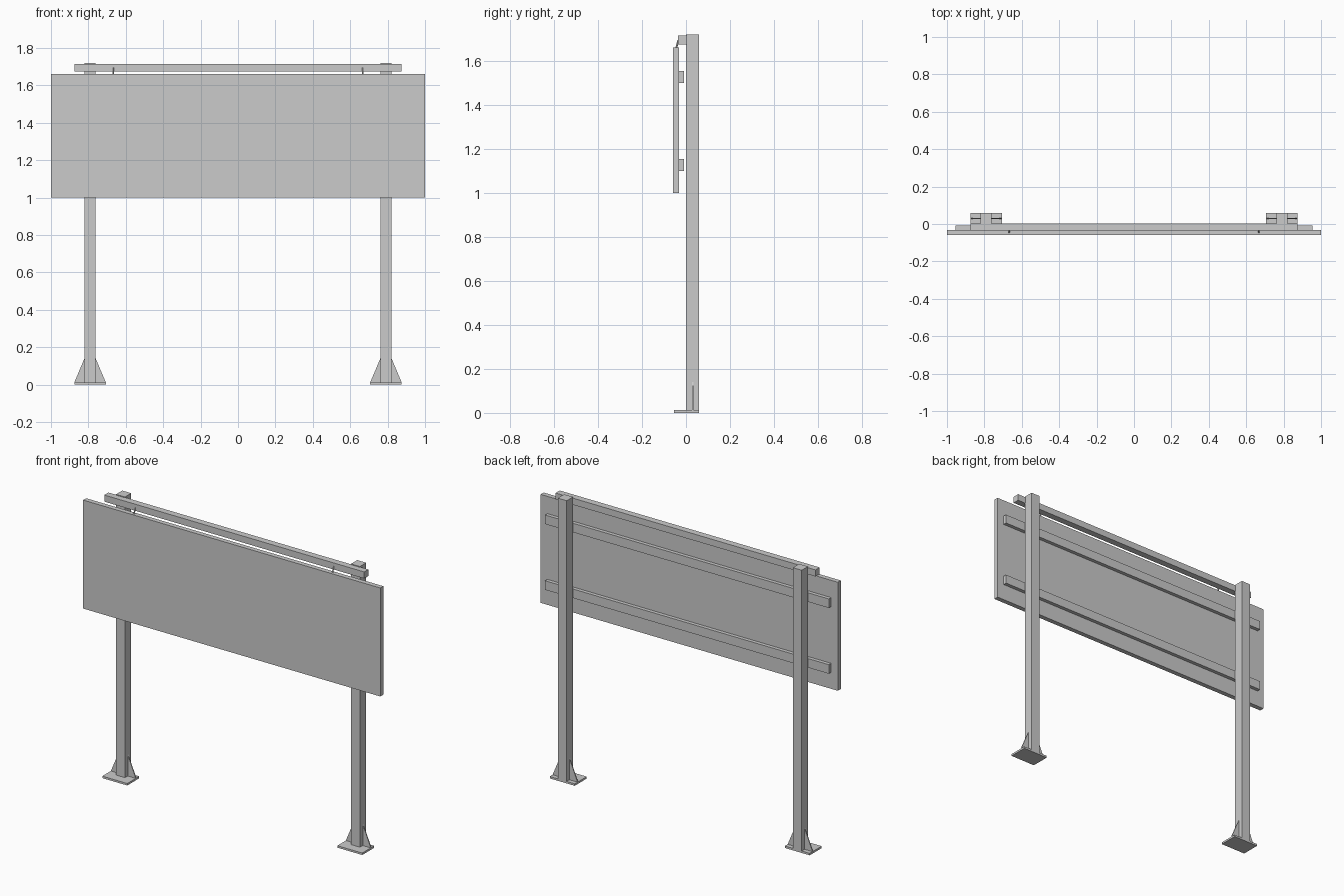
import bpy, bmesh
from mathutils import Vector

if "Cube" in bpy.data.objects:
    bpy.data.objects.remove(bpy.data.objects["Cube"])


def box(name, x, y, z):
    bm = bmesh.new()
    bmesh.ops.create_cube(bm, size=1)
    for v in bm.verts:
        v.co = [a + (b - a) * (c + 0.5) for (a, b), c in zip((x, y, z), v.co)]
    return finish(name, bm)


def finish(name, bm):
    bmesh.ops.recalc_face_normals(bm, faces=bm.faces)
    me = bpy.data.meshes.new(name)
    bm.to_mesh(me)
    bm.free()
    ob = bpy.data.objects.new(name, me)
    bpy.context.collection.objects.link(ob)
    return ob


def gusset(name, x_out, x_post):
    # thin triangular plate extruded along y
    bm = bmesh.new()
    pts = [(x_out, 0.012), (x_post, 0.012), (x_post, 0.14)]
    face = bm.faces.new([bm.verts.new((x, 0.027, z)) for x, z in pts])
    ext = bmesh.ops.extrude_face_region(bm, geom=[face])
    verts = [g for g in ext["geom"] if isinstance(g, bmesh.types.BMVert)]
    bmesh.ops.translate(bm, verts=verts, vec=(0, 0.006, 0))
    return finish(name, bm)


def rod(name, a, b, r):
    a, b = Vector(a), Vector(b)
    bpy.ops.mesh.primitive_cylinder_add(vertices=8, radius=r, depth=(b - a).length,
                                        location=(a + b) / 2)
    ob = bpy.context.object
    ob.name = name
    ob.rotation_euler = (b - a).to_track_quat('Z', 'Y').to_euler()


# Board and its rear battens
box("sign_panel", (-1, 1), (-0.06, -0.031), (1.0, 1.66))
for label, z in (("lower", 1.10), ("upper", 1.50)):
    box(label + "_batten", (-0.955, 0.955), (-0.031, -0.009), (z, z + 0.055))

# Top rail across the posts
box("top_rail", (-0.875, 0.875), (-0.036, 0.004), (1.675, 1.715))

# Posts, base plates, gussets and hanging pins
for side, c in (("left", -0.791), ("right", 0.791)):
    box(side + "_post", (c - 0.03, c + 0.03), (0, 0.06), (0.012, 1.72))
    box(side + "_base_plate", (c - 0.084, c + 0.084), (-0.055, 0.06), (0, 0.012))
    for end, s in (("a", -1), ("b", 1)):
        gusset(f"{side}_gusset_{end}", c + s * 0.084, c + s * 0.03)
    x = 0.668 if c > 0 else -0.668
    rod(side + "_hanger_pin", (x, -0.046, 1.65), (x, -0.035, 1.695), 0.004)
